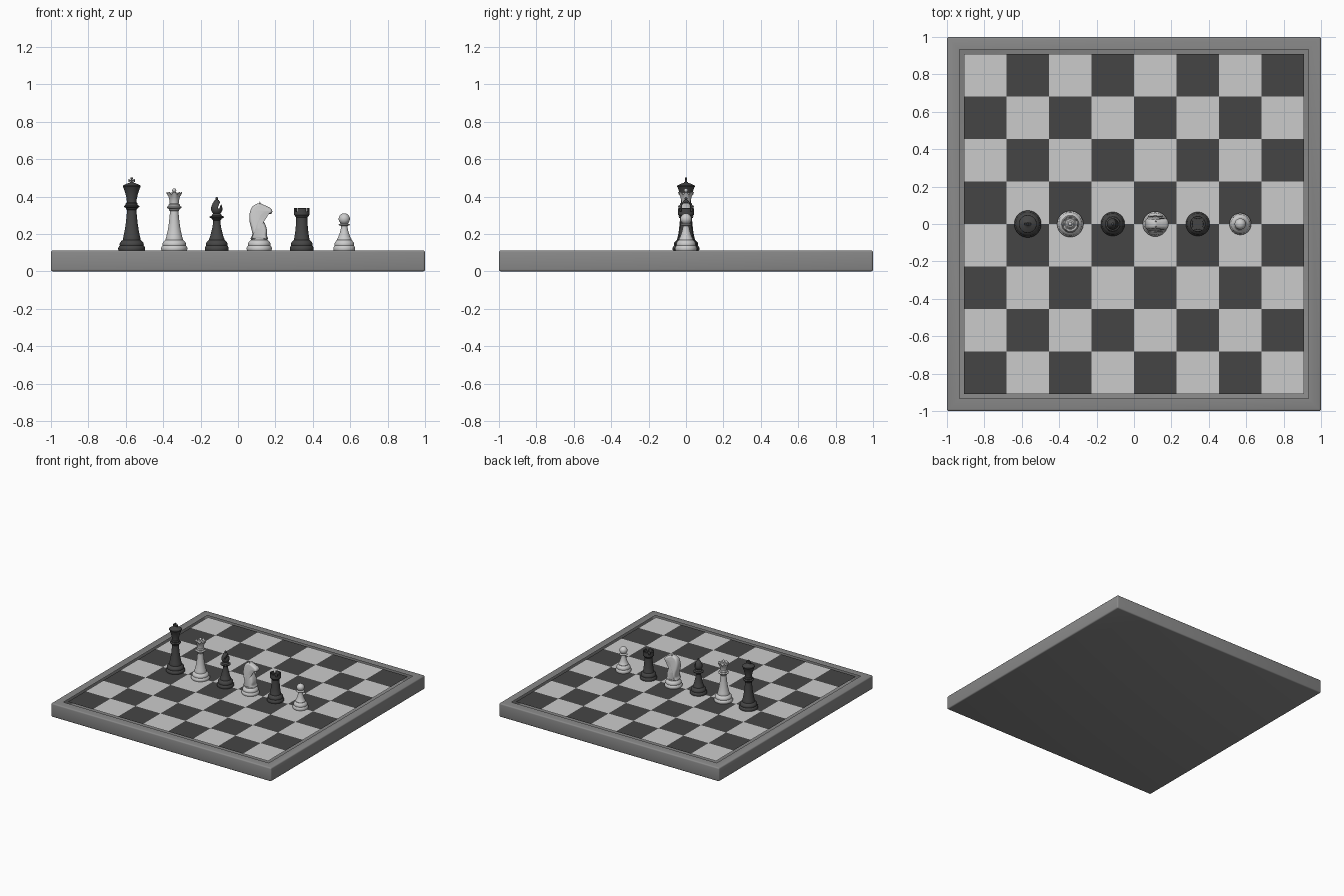
import bpy, bmesh, math
from mathutils import Vector, Matrix

if "Cube" in bpy.data.objects:
    bpy.data.objects.remove(bpy.data.objects["Cube"])

TOP = 0.112      # height of the playing surface
CELL = 0.2273    # square size


def material(name, v):
    m = bpy.data.materials.new(name)
    m.diffuse_color = (v, v, v, 1)
    m.use_nodes = True
    m.node_tree.nodes["Principled BSDF"].inputs["Base Color"].default_value = m.diffuse_color
    return m


LIGHT, DARK, MID = material("light", 0.55), material("dark", 0.06), material("mid", 0.25)


def finish(name, bm, mats, loc=(0, 0, 0), angle=35):
    bmesh.ops.recalc_face_normals(bm, faces=bm.faces)
    me = bpy.data.meshes.new(name)
    bm.to_mesh(me)
    bm.free()
    ob = bpy.data.objects.new(name, me)
    ob.location = loc
    for m in mats:
        me.materials.append(m)
    bpy.context.collection.objects.link(ob)
    smooth(ob, angle)
    return ob


def activate(ob):
    bpy.ops.object.select_all(action='DESELECT')
    ob.select_set(True)
    bpy.context.view_layer.objects.active = ob


def smooth(ob, angle=35):
    activate(ob)
    bpy.ops.object.shade_smooth_by_angle(angle=math.radians(angle))


def lathe(name, profile, mat, x, warp=None, n=64):
    """Closed turned solid; profile runs from base to tip as (radius, height)."""
    bm = bmesh.new()
    bottom, tip = bm.verts.new((0, 0, profile[0][1])), bm.verts.new((0, 0, profile[-1][1]))
    rings = []
    for r, z in profile[:-1]:
        ring = []
        for i in range(n):
            a = 2 * math.pi * i / n
            ring.append(bm.verts.new((r * math.cos(a), r * math.sin(a), z + (warp(r, z, a) if warp else 0))))
        rings.append(ring)
    for i in range(n):
        j = (i + 1) % n
        bm.faces.new((bottom, rings[0][j], rings[0][i]))
        for a, b in zip(rings, rings[1:]):
            bm.faces.new((a[i], a[j], b[j], b[i]))
        bm.faces.new((rings[-1][i], rings[-1][j], tip))
    return finish(name, bm, [mat], (x, 0, TOP))


def loft(name, outline, layers, mat, x, width=lambda z: 1):
    """Clockwise x-z outline stacked along y; layers are (y, inset)."""
    bm = bmesh.new()
    n, rings = len(outline), []
    for y, inset in layers:
        ring = []
        for i, p in enumerate(outline):
            t = (outline[(i + 1) % n] - outline[i - 1]).normalized()
            q = p + Vector((t.y, -t.x)) * inset
            ring.append(bm.verts.new((q.x, y * width(p.y), q.y)))
        rings.append(ring)
    for a, b in zip(rings, rings[1:]):
        for i in range(n):
            j = (i + 1) % n
            bm.faces.new((a[i], a[j], b[j], b[i]))
    bm.faces.new(rings[0])
    bm.faces.new(rings[-1])
    return finish(name, bm, [mat], (x, 0, TOP))


def cut(ob, matrix):
    """Subtract a box given by the matrix (in the piece's own space)."""
    bm = bmesh.new()
    bmesh.ops.create_cube(bm, size=1, matrix=matrix)
    cutter = finish("cutter", bm, ob.data.materials, ob.location)
    cutter.hide_render = True
    mod = ob.modifiers.new("cut", 'BOOLEAN')
    mod.operation, mod.object, mod.solver = 'DIFFERENCE', cutter, 'EXACT'
    activate(ob)
    bpy.ops.object.modifier_apply(modifier="cut")
    bpy.data.objects.remove(cutter)
    smooth(ob)


def foot(r):
    return [(r * .97, 0), (r, .005), (r, .014), (r * .93, .023), (r * .88, .026), (r * .9, .032),
            (r * .87, .042), (r * .72, .053), (r * .66, .056), (r * .66, .061)]


def arc(r, zc, a0, a1, k=10, h=1):
    pts = [math.radians(a0 + (a1 - a0) * i / k) for i in range(k + 1)]
    return [(r * math.cos(a), zc + h * r * math.sin(a)) for a in pts]


# board frame: rounded slab with an open top for the squares
bm = bmesh.new()
bmesh.ops.create_cube(bm, size=1, matrix=Matrix.Translation((0, 0, TOP / 2)) @ Matrix.Diagonal((2, 2, TOP, 1)))
bmesh.ops.bevel(bm, geom=bm.edges[:], offset=0.01, segments=3, profile=0.5, affect='EDGES')
top = max(bm.faces, key=lambda f: f.calc_center_median().z)
bmesh.ops.inset_region(bm, faces=[top], thickness=0.99 - 4 * CELL)
bmesh.ops.delete(bm, geom=[top], context='FACES_ONLY')
finish("board_frame", bm, [MID])

# playing squares
bm = bmesh.new()
bmesh.ops.create_grid(bm, x_segments=8, y_segments=8, size=4 * CELL)
for f in bm.faces:
    c = f.calc_center_median()
    f.material_index = (math.floor(c.x / CELL) + math.floor(c.y / CELL)) % 2
finish("board_squares", bm, [DARK, LIGHT], (0, 0, TOP))

X = [(i - 2.5) * CELL for i in range(6)]

# king
lathe("king", foot(.072) + [(.044, .075), (.037, .11), (.031, .15), (.027, .19), (.025, .215), (.03, .221),
      (.03, .226), (.041, .232), (.042, .237), (.032, .243), (.032, .25), (.026, .256), (.027, .275),
      (.034, .305), (.044, .335), (.048, .341), (.047, .346), (.04, .35), (.025, .357), (.012, .361),
      (.008, .366), (0, .367)], DARK, X[0])
cross = []
for k in range(4):
    rot = Matrix.Rotation(-k * math.pi / 2, 2)
    cross += [rot @ Vector(p) for p in ((-.004, .004), (-.008, .0175), (.008, .0175))]
loft("king_cross", [p + Vector((0, .373)) for p in cross], [(-.005, 0), (.005, 0)], DARK, X[0])

# queen, rim lowered in waves to make the coronet
lathe("queen", foot(.07) + [(.042, .075), (.034, .11), (.028, .15), (.024, .19), (.023, .21), (.028, .216),
      (.028, .221), (.039, .227), (.04, .232), (.031, .238), (.031, .244), (.024, .25), (.025, .265),
      (.031, .288), (.042, .312), (.038, .313), (.03, .298), (.026, .299), (.018, .309)]
      + arc(.011, .321, -60, 90), LIGHT, X[1],
      lambda r, z, a: -.006 * (1 - math.cos(8 * a)) if r > .035 and z > .3 else 0)

# bishop with slanted mitre slit
bishop = lathe("bishop", foot(.064) + [(.037, .07), (.03, .095), (.023, .125), (.019, .15), (.019, .16), (.025, .165),
      (.025, .17), (.038, .175), (.039, .18), (.027, .186), (.025, .192), (.019, .197), (.024, .202), (.029, .211),
      (.031, .222), (.028, .238), (.02, .255), (.011, .268), (.006, .271)]
      + arc(.008, .277, -40, 90, 6), DARK, X[2])
cut(bishop, Matrix.Translation((.02, 0, .252)) @ Matrix.Rotation(math.radians(22), 4, 'Y')
    @ Matrix.Diagonal((.009, .1, .06, 1)))

# knight: turned foot, horse head, ears
lathe("knight_foot", foot(.067) + [(.045, .066), (0, .068)], LIGHT, X[3])
key = [Vector(p) for p in (
    (-.042, .058), (-.037, .085), (-.042, .115), (-.051, .15), (-.053, .185), (-.047, .215), (-.035, .236),
    (-.015, .248), (.002, .252), (.014, .248), (.025, .243), (.045, .234), (.064, .222), (.07, .207),
    (.062, .194), (.045, .196), (.03, .189), (.018, .178), (.022, .16), (.034, .135), (.042, .105),
    (.04, .08), (.042, .058))]
outline = []
for i in range(len(key)):
    a, b, c, d = (key[(i + k) % len(key)] for k in (-1, 0, 1, 2))
    for t in (0, .25, .5, .75):
        outline.append(.5 * (2 * b + (c - a) * t + (2 * a - 5 * b + 4 * c - d) * t * t
                             + (3 * b - 3 * c + d - a) * t ** 3))
half = [(1, .014), (.96, .009), (.85, .005), (.65, .002), (.4, 0)]
loft("knight_head", outline, [(-y, d) for y, d in half] + [(y, d) for y, d in half[::-1]], LIGHT, X[3],
     lambda z: .042 - .095 * (z - .058))
for s in (-1, 1):
    bm = bmesh.new()
    bmesh.ops.create_cone(bm, cap_ends=True, segments=16, radius1=.009, radius2=.001, depth=.03,
                          matrix=Matrix.Translation((.003, s * .013, .245)) @ Matrix.Rotation(-.15 * s, 4, 'X'))
    finish("knight_ear", bm, [LIGHT], (X[3], 0, TOP))

# rook with hollow top and four notches
rook = lathe("rook", foot(.064) + [(.039, .07), (.035, .1), (.032, .13), (.03, .16), (.03, .175), (.034, .18),
      (.038, .186), (.042, .19), (.042, .224), (.04, .226), (.03, .226), (.029, .224), (.029, .203), (0, .203)],
      DARK, X[4])
for a in (45, 135):
    cut(rook, Matrix.Translation((0, 0, .224)) @ Matrix.Rotation(math.radians(a), 4, 'Z')
        @ Matrix.Diagonal((.12, .016, .03, 1)))

# pawn
lathe("pawn", foot(.058) + [(.034, .067), (.027, .085), (.021, .105), (.017, .125), (.017, .131), (.029, .134),
      (.03, .138), (.022, .143)] + arc(.03, .168, -52, 90, 16), LIGHT, X[5])
